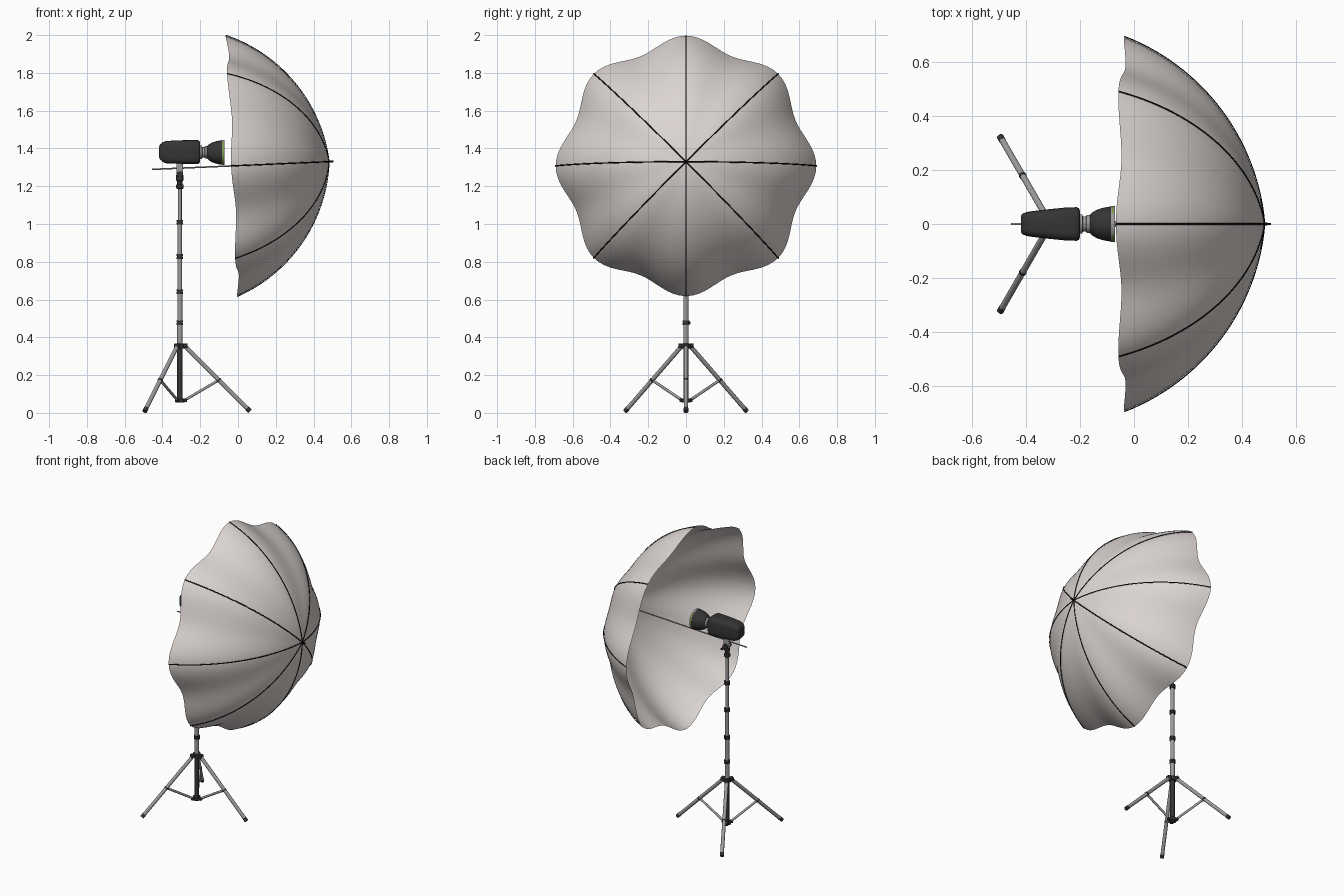
import bpy, bmesh, math
from mathutils import Vector, Matrix

if "Cube" in bpy.data.objects:
    bpy.data.objects.remove(bpy.data.objects["Cube"])


def mat(name, r, g, b):
    m = bpy.data.materials.new(name)
    m.diffuse_color = (r, g, b, 1)
    m.use_nodes = True
    m.node_tree.nodes["Principled BSDF"].inputs["Base Color"].default_value = m.diffuse_color
    return m


FABRIC = mat("warm grey fabric", 0.72, 0.67, 0.645)
BLACK = mat("black", 0.004, 0.004, 0.004)
DARK = mat("dark plastic", 0.035, 0.035, 0.036)
STEEL = mat("grey metal", 0.33, 0.33, 0.33)
SILVER = mat("light metal", 0.45, 0.45, 0.44)
GREEN = mat("green", 0.18, 0.34, 0.04)


def finish(name, bm, mats, angle=40):
    bmesh.ops.recalc_face_normals(bm, faces=bm.faces)
    me = bpy.data.meshes.new(name)
    bm.to_mesh(me)
    bm.free()
    for m in mats:
        me.materials.append(m)
    ob = bpy.data.objects.new(name, me)
    bpy.context.collection.objects.link(ob)
    bpy.ops.object.select_all(action='DESELECT')
    bpy.context.view_layer.objects.active = ob
    ob.select_set(True)
    bpy.ops.object.shade_smooth_by_angle(angle=math.radians(angle))
    return ob


def loft(bm, rings, caps=(True, True), closed=False):
    """Skin a list of equal-length point rings."""
    vs = [[bm.verts.new(p) for p in ring] for ring in rings]
    n = len(vs[0])
    pairs = list(zip(vs, vs[1:])) + ([(vs[-1], vs[0])] if closed else [])
    for a, b in pairs:
        for i in range(n):
            bm.faces.new((a[i], a[(i + 1) % n], b[(i + 1) % n], b[i]))
    for cap, ring in zip(caps, (vs[0], vs[-1])):
        if cap and not closed:
            bm.faces.new(ring)
    return vs


def lathe(name, p0, p1, profile, material, n=20, closed=False, caps=(True, True)):
    """Turned part along p0-p1; profile = (distance from p0, radius)."""
    p0, p1 = Vector(p0), Vector(p1)
    q = (p1 - p0).to_track_quat('Z', 'Y')
    rings = [[p0 + q @ Vector((r * math.cos(2 * math.pi * i / n),
                               r * math.sin(2 * math.pi * i / n), d))
              for i in range(n)] for d, r in profile]
    bm = bmesh.new()
    loft(bm, rings, caps, closed)
    return finish(name, bm, [material])


def rod(name, p0, p1, r, material, n=16):
    length = (Vector(p1) - Vector(p0)).length
    return lathe(name, p0, p1, [(0, r), (length, r)], material, n)


def box(name, size, loc, material, rot_z=0):
    bm = bmesh.new()
    bmesh.ops.create_cube(bm, size=1)
    bm.transform(Matrix.Translation(loc) @ Matrix.Rotation(rot_z, 4, 'Z')
                 @ Matrix.Diagonal((*size, 1)))
    ob = finish(name, bm, [material])
    bev = ob.modifiers.new("bevel", 'BEVEL')
    bev.width = min(size) * 0.15
    bev.segments = 2


# ---- Umbrella: arc-shaped ribs round a slightly tilted axis ----
APEX = Vector((0.48, 0, 1.330))
TILT = math.radians(2.5)
BACK = Vector((-math.cos(TILT), 0, -math.sin(TILT)))
UP = Vector((-math.sin(TILT), 0, math.cos(TILT)))
SIDE = Vector((0, 1, 0))
DEPTH, RIM, BOW = 0.517, 0.690, math.radians(32)
CHORD = math.atan2(RIM, DEPTH)
ARC_R = math.hypot(RIM, DEPTH) / (2 * math.sin(BOW))


def canopy_point(t, a, lift=0.0):
    phi0 = CHORD + BOW
    phi = phi0 - 2 * BOW * t
    d = ARC_R * (math.sin(phi0) - math.sin(phi)) - lift * math.sin(phi)
    r = ARC_R * (math.cos(phi) - math.cos(phi0)) + lift * math.cos(phi)
    sag = (1 - math.cos(8 * a)) / 2
    r *= 1 - (0.055 + 0.035 * t * t) * sag
    d *= 1 - 0.03 * t * sag
    return APEX + BACK * d + (UP * math.cos(a) + SIDE * math.sin(a)) * r


bm = bmesh.new()
N, M = 128, 28
first = loft(bm, [[canopy_point(j / M, 2 * math.pi * i / N) for i in range(N)]
                  for j in range(1, M + 1)], (False, False))[0]
tip = bm.verts.new(APEX)
for i in range(N):
    bm.faces.new((tip, first[i], first[(i + 1) % N]))
finish("umbrella_canopy", bm, [FABRIC], 80)

# Thin black ribs lying on the outside of the fabric
for k in range(8):
    a = k * math.pi / 4
    pts = [canopy_point(j / 28, a, 0.003) for j in range(29)]
    radial = UP * math.cos(a) + SIDE * math.sin(a)
    across = BACK.cross(radial)
    rings = []
    for j, p in enumerate(pts):
        tan = (pts[min(j + 1, 28)] - pts[max(j - 1, 0)]).normalized()
        nor = tan.cross(across)
        rings.append([p + (across * math.cos(u) * 0.0035 + nor * math.sin(u) * 0.002)
                      for u in [i * math.pi / 4 for i in range(8)]])
    bm = bmesh.new()
    loft(bm, rings)
    finish(f"umbrella_rib_{k + 1}", bm, [BLACK], 60)

rod("umbrella_shaft", APEX + BACK * 0.935, APEX, 0.004, STEEL, 12)
lathe("umbrella_tip", APEX + BACK * 0.008, APEX - BACK * 0.025,
      [(0, 0.010), (0.01, 0.009), (0.012, 0.005), (0.033, 0.004)], BLACK, 12)

# ---- Light stand: telescopic pole with collars ----
PX = -0.308
levels = [0.06, 0.355, 0.478, 0.642, 0.828, 1.01, 1.25]
radii = [0.0145, 0.0145, 0.0135, 0.0125, 0.0115, 0.0105]
for i, r in enumerate(radii):
    rod(f"pole_section_{i + 1}", (PX, 0, levels[i]), (PX, 0, levels[i + 1]), r,
        DARK if i == 0 else STEEL)
for i, z in enumerate(levels[2:6]):
    lathe(f"pole_collar_{i + 1}", (PX, 0, z - 0.012), (PX, 0, z + 0.012),
          [(0, 0.018), (0.009, 0.018), (0.01, 0.015), (0.014, 0.015),
           (0.015, 0.018), (0.024, 0.018)], DARK)
    box(f"collar_knob_{i + 1}", (0.012, 0.016, 0.014), (PX, 0.016, z), DARK)
rod("upper_leg_hub", (PX, 0, 0.342), (PX, 0, 0.368), 0.024, DARK)
rod("lower_leg_hub", (PX, 0, 0.055), (PX, 0, 0.077), 0.024, DARK)

# ---- Tripod legs with braces ----
for k in range(3):
    a = k * 2 * math.pi / 3

    def at(r, z, a=a):
        return Vector((PX + r * math.cos(a), r * math.sin(a), z))

    top, foot = at(0.028, 0.352), at(0.371, 0.009)
    rod(f"leg_{k + 1}", top, foot, 0.0115, STEEL)
    rod(f"foot_{k + 1}", top.lerp(foot, 0.955), top.lerp(foot, 1.003), 0.0125, DARK)
    mid = top.lerp(foot, 0.52)
    rod(f"leg_clip_{k + 1}", top.lerp(foot, 0.512), top.lerp(foot, 0.53), 0.0135, DARK)
    rod(f"brace_{k + 1}", at(0.025, 0.067), mid, 0.0075, STEEL, 10)
    box(f"upper_lug_{k + 1}", (0.03, 0.026, 0.024), at(0.026, 0.355), DARK, a)
    box(f"lower_lug_{k + 1}", (0.022, 0.018, 0.018), at(0.026, 0.066), DARK, a)

# ---- Swivel bracket between pole and lamp ----
lathe("bracket_socket", (PX, 0, 1.185), (PX, 0, 1.26),
      [(0, 0.014), (0.006, 0.02), (0.022, 0.02), (0.026, 0.014),
       (0.04, 0.014), (0.045, 0.019), (0.075, 0.019)], DARK)
box("bracket_block", (0.036, 0.03, 0.075), (PX, 0, 1.288), STEEL)
rod("bracket_pivot", (PX, -0.026, 1.262), (PX, 0.026, 1.262), 0.017, DARK)
box("bracket_lever", (0.014, 0.03, 0.012), (PX + 0.012, 0.03, 1.25), DARK)


# ---- Lamp body: rounded-box sections along x ----
def section(x, hy, hz, zc, n=40, e=0.5):
    def power(v):
        return math.copysign(abs(v) ** e, v)
    return [Vector((x, hy * power(math.cos(2 * math.pi * i / n)),
                    zc + hz * power(math.sin(2 * math.pi * i / n)))) for i in range(n)]


bm = bmesh.new()
loft(bm, [section(*s) for s in
          [(-0.418, 0.028, 0.026, 1.382), (-0.414, 0.037, 0.038, 1.382),
           (-0.400, 0.043, 0.052, 1.381), (-0.380, 0.047, 0.059, 1.380),
           (-0.320, 0.054, 0.062, 1.381), (-0.250, 0.061, 0.063, 1.381),
           (-0.212, 0.062, 0.063, 1.381), (-0.203, 0.058, 0.058, 1.381),
           (-0.200, 0.048, 0.048, 1.381)]])
finish("lamp_body", bm, [DARK], 50)
LZ = 1.379
X0, X1 = (-0.203, 0, LZ), (0, 0, LZ)
lathe("lamp_neck", X0, X1, [(0, 0.036), (0.012, 0.036), (0.014, 0.028),
                            (0.026, 0.028), (0.028, 0.033), (0.04, 0.033)], STEEL, 28)

# ---- Domed reflector, lining, rim with green side patches, bulb ----
lathe("reflector_shell", X0, X1,
      [(0.036, 0.024), (0.04, 0.033), (0.05, 0.043), (0.065, 0.052), (0.085, 0.059),
       (0.105, 0.063), (0.119, 0.065), (0.119, 0.061), (0.085, 0.055),
       (0.065, 0.048), (0.048, 0.02)], DARK, 40)
lathe("reflector_lining", X0, X1, [(0.131, 0.0605), (0.118, 0.0602), (0.085, 0.0545),
                                   (0.065, 0.047), (0.05, 0.018)], SILVER, 40,
      caps=(False, True))
rim = lathe("reflector_rim", X0, X1,
            [(0.118, 0.0605), (0.118, 0.0665), (0.122, 0.0668), (0.128, 0.0668),
             (0.132, 0.0665), (0.132, 0.0605)], STEEL, 40, closed=True)
rim.data.materials.append(GREEN)
for p in rim.data.polygons:  # green patches on the side-facing middle strip
    across = abs(p.center.z - LZ)
    if abs(p.normal.x) < 0.3 and p.center.x > -0.0845 and across < 0.055 \
            and abs(p.center.x + 0.078) < 0.002 and math.hypot(p.center.y, across) > 0.064:
        p.material_index = 1
lathe("flash_bulb", X0, X1, [(0.05, 0.016), (0.085, 0.016), (0.097, 0.011),
                             (0.101, 0.003)], FABRIC, 20)
